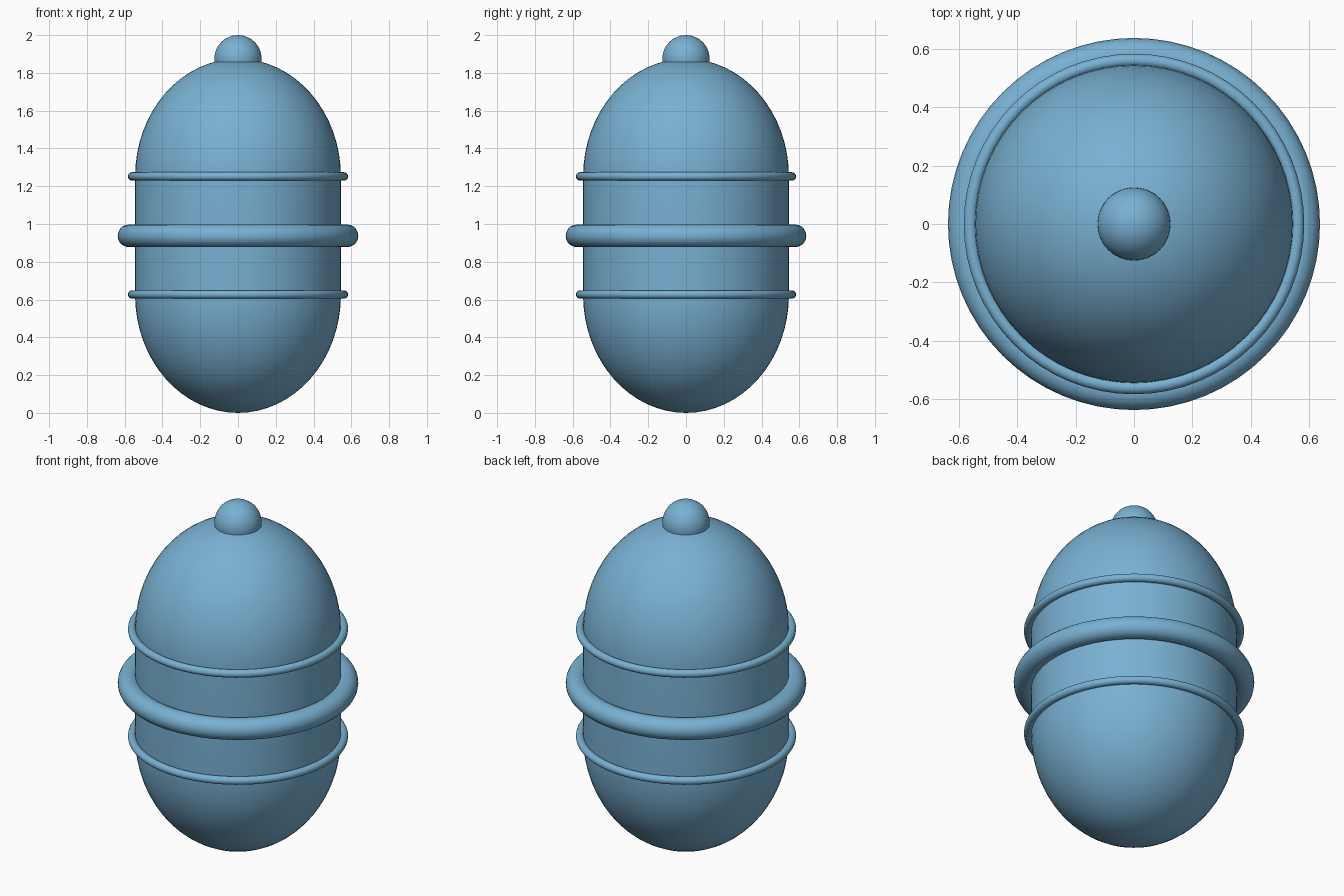
import bpy
import bmesh
import math

cube = bpy.data.objects.get("Cube")
if cube:
    bpy.data.objects.remove(cube, do_unlink=True)

SIDES = 64
RADIUS = 0.545
MID = 0.9375      # height of the central band
BAND = 0.3125     # distance from the middle to each dome seam
DOME = 0.625      # height of each dome

blue = bpy.data.materials.new("soft blue")
blue.use_nodes = True
color = (0.19, 0.44, 0.65, 1)
blue.diffuse_color = color
blue.node_tree.nodes["Principled BSDF"].inputs["Base Color"].default_value = color


def finish(name):
    obj = bpy.context.object
    obj.name = name
    obj.data.materials.append(blue)
    bpy.ops.object.shade_smooth_by_angle(angle=math.radians(40))
    return obj


def ring(name, z, major, minor):
    bpy.ops.mesh.primitive_torus_add(
        major_radius=major, minor_radius=minor,
        major_segments=SIDES, minor_segments=20, location=(0, 0, z))
    finish(name)


# Capsule body: a sphere stretched apart at its equator
bpy.ops.mesh.primitive_uv_sphere_add(segments=SIDES, ring_count=32, radius=1)
body = finish("capsule_body")
bm = bmesh.new()
bm.from_mesh(body.data)
equator = [e for e in bm.edges if all(abs(v.co.z) < 1e-4 for v in e.verts)]
bmesh.ops.split_edges(bm, edges=equator)
for v in bm.verts:
    face_z = sum(f.calc_center_median().z for f in v.link_faces)
    v.tag = face_z > 0
for v in bm.verts:
    v.co.x *= RADIUS
    v.co.y *= RADIUS
    v.co.z = MID + v.co.z * DOME + (BAND if v.tag else -BAND)
bmesh.ops.bridge_loops(bm, edges=[e for e in bm.edges if e.is_boundary])
bmesh.ops.recalc_face_normals(bm, faces=bm.faces)
for f in bm.faces:
    f.smooth = True
bm.to_mesh(body.data)
bm.free()

# Raised rings: a thick one in the middle and a thin one on each seam
ring("middle_ring", MID, 0.577, 0.06)
ring("upper_ring", MID + BAND + 0.002, 0.561, 0.022)
ring("lower_ring", MID - BAND + 0.002, 0.561, 0.022)

# Round knob on the top
bpy.ops.mesh.primitive_uv_sphere_add(
    segments=48, ring_count=24, radius=0.125, location=(0, 0, MID + BAND + DOME))
finish("top_knob")
